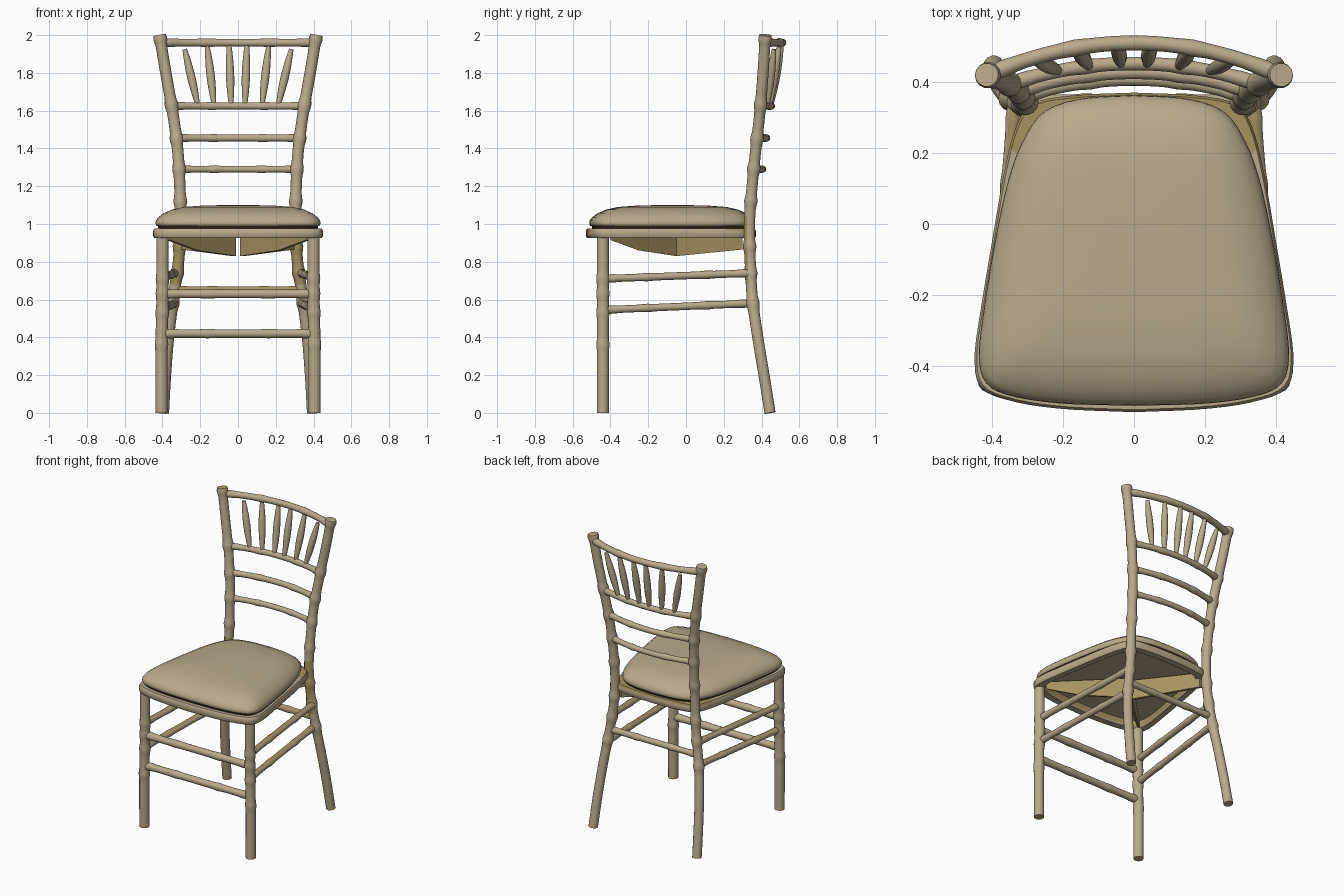
import bpy, bmesh, math
from mathutils import Vector

cube = bpy.data.objects.get("Cube")
if cube:
    bpy.data.objects.remove(cube)


def material(name, rgb):
    m = bpy.data.materials.new(name)
    m.use_nodes = True
    m.diffuse_color = (*rgb, 1)
    m.node_tree.nodes["Principled BSDF"].inputs["Base Color"].default_value = (*rgb, 1)
    return m


BEIGE = material("beige paint", (0.48, 0.40, 0.26))
OCHRE = material("ochre wood", (0.38, 0.29, 0.12))
BROWN = material("dark brown seam", (0.06, 0.03, 0.015))


def finish(name, bm, mat, angle=50, accent=None, rule=None):
    """Make the object; faces meeting the rule get the accent colour."""
    bmesh.ops.recalc_face_normals(bm, faces=bm.faces)
    if rule:
        bm.normal_update()
        for f in bm.faces:
            f.material_index = int(rule(f.normal, f.calc_center_median()))
    mesh = bpy.data.meshes.new(name)
    bm.to_mesh(mesh)
    bm.free()
    mesh.materials.append(mat)
    if accent:
        mesh.materials.append(accent)
    ob = bpy.data.objects.new(name, mesh)
    bpy.context.collection.objects.link(ob)
    bpy.ops.object.select_all(action='DESELECT')
    ob.select_set(True)
    bpy.context.view_layer.objects.active = ob
    bpy.ops.object.shade_smooth_by_angle(angle=math.radians(angle))


def bridge(bm, a, b):
    n = len(a)
    for i in range(n):
        bm.faces.new((a[i], a[(i + 1) % n], b[(i + 1) % n], b[i]))


def spline(pts, t):
    """Smooth curve through the points, t from 0 to 1."""
    n = len(pts) - 1
    i = min(int(t * n), n - 1)
    u = t * n - i
    p1, p2 = pts[i], pts[i + 1]
    p0 = pts[i - 1] if i else 2 * p1 - p2
    p3 = pts[i + 2] if i + 2 <= n else 2 * p2 - p1
    return 0.5 * (2 * p1 + (p2 - p0) * u + (2 * p0 - 5 * p1 + 4 * p2 - p3) * u * u
                  + (3 * p1 - p0 - 3 * p2 + p3) * u ** 3)


def tube(name, pts, radius, steps=24, sides=14, rule=None):
    """Round bar along a path; radius is a function of (t, point)."""
    pts = [Vector(p) for p in pts]
    bm = bmesh.new()
    rings = []
    for k in range(steps + 1):
        t = k / steps
        c = spline(pts, t)
        d = (spline(pts, min(t + .01, 1)) - spline(pts, max(t - .01, 0))).normalized()
        ref = Vector((0, 1, 0)) if abs(d.z) > .7 else Vector((0, 0, 1))
        u = d.cross(ref).normalized()
        v = d.cross(u)
        r = radius(t, c)
        rings.append([bm.verts.new(c + r * (u * math.cos(a) + v * math.sin(a)))
                      for a in (math.tau * s / sides for s in range(sides))])
    for a, b in zip(rings, rings[1:]):
        bridge(bm, a, b)
    bm.faces.new(rings[0])
    bm.faces.new(rings[-1])
    finish(name, bm, BEIGE, 50, OCHRE if rule else None, rule)


def knots(base, heights, bump=.007, width=.022):
    """Bamboo-like swellings at given heights."""
    return lambda t, c: base + bump * sum(math.exp(-((c.z - h) / width) ** 2) for h in heights)


def bar(base):
    """Rail with thicker ends and two soft joints."""
    return lambda t, c: base + .003 * sum(math.exp(-((t - j) / .035) ** 2) for j in (0.06, .3, .7, .94))


def outline(half, count=40):
    """Closed plan outline mirrored from its +x half."""
    pts = [Vector(p) for p in half]
    right = [spline(pts, i / count) for i in range(count + 1)]
    for end in (right[0], right[-1]):
        end.x = 0
    return right + [Vector((-p.x, p.y)) for p in right[-2:0:-1]]


def layers(bm, shape, profile, centre=-.07):
    return [[bm.verts.new((p.x * s, centre + (p.y - centre) * s, z)) for p in shape]
            for s, z in profile]


# Legs and back posts, bare wood where the posts meet the seat
for side, x in (("left", 1), ("right", -1)):
    tube(f"front_leg_{side}", [(x * .405, -.44, 0), (x * .405, -.44, .35), (x * .40, -.44, .62),
                               (x * .40, -.44, .94)], knots(.032, (.36, .53, .63, .71), .004), 60)
    tube(f"back_post_{side}", [(x * .395, .445, 0), (x * .384, .413, .2), (x * .368, .38, .4),
                               (x * .343, .352, .6), (x * .315, .34, .8), (x * .305, .336, 1.0),
                               (x * .308, .35, 1.2), (x * .32, .37, 1.4), (x * .347, .392, 1.6),
                               (x * .382, .408, 1.8), (x * .415, .42, 2.0)],
         knots(.030, (.58, .74, .88, 1.12, 1.29, 1.45, 1.63, 1.98), .007), 100,
         rule=lambda n, c: n.y < -.6 and .68 < c.z < 1.04)
    # Side stretchers with bare wood on top
    for level, z0, z1 in (("upper", .71, .74), ("lower", .545, .58)):
        tube(f"side_stretcher_{level}_{side}", [(x * .40, -.44, z0), (x * .335, .345, z1)],
             bar(.020), 40, rule=lambda n, c: n.z > .85)

# Front and back stretchers
for name, w, y, z, r in (("front_stretcher_upper", .40, -.44, .63, .023),
                         ("front_stretcher_lower", .405, -.44, .42, .023)):
    tube(name, [(-w, y, z), (w, y, z)], bar(r), 40)
tube("back_stretcher", [(-.335, .345, .65), (.335, .345, .65)], bar(.020), 40,
     rule=lambda n, c: n.y < -.3 and n.z > 0)


# Curved rails of the backrest
def bow(w, y, depth, z):
    return [(w * k / 4, y + depth * (1 - (k / 4) ** 2), z) for k in range(-4, 5)]


for name, w, y, depth, z, r in (("crest_rail", .413, .42, .09, 1.96, .021),
                                ("spindle_rail", .35, .395, .057, 1.625, .019),
                                ("middle_rail", .327, .375, .052, 1.455, .019),
                                ("lower_rail", .313, .36, .047, 1.29, .018)):
    tube(name, bow(w, y, depth, z), bar(r), 40)

# Turned spindles fanning out between the rails
for i, (xb, xt, zt) in enumerate(((.037, .047, 1.95), (.127, .163, 1.945), (.213, .282, 1.925))):
    for side, s in (("left", 1), ("right", -1)):
        yb = .452 - .057 * (xb / .35) ** 2
        yt = .508 - .09 * (xt / .413) ** 2
        tube(f"spindle_{i + 1}_{side}", [(s * xb, yb, 1.63), (s * xt, yt, zt)],
             lambda t, c: .012 + .010 * abs(math.sin(math.pi * t)), 16, 10)

# Seat frame: rounded ring, bare inside and along the back top
frame_shape = outline([(0, -.53), (.2, -.521), (.34, -.50), (.43, -.462), (.449, -.375), (.43, -.23),
                       (.40, -.05), (.365, .15), (.33, .28), (.28, .342), (.16, .363), (0, .37)])
bm = bmesh.new()
loops = layers(bm, frame_shape, ((.985, .925), (1, .935), (1, .965), (.985, .976),
                                 (.89, .976), (.875, .965), (.875, .935), (.89, .925)))
for a, b in zip(loops, loops[1:] + loops[:1]):
    bridge(bm, a, b)
finish("seat_frame", bm, BEIGE, 50, OCHRE,
       lambda n, c: (n.z > .3 and c.y > .2) or (abs(n.z) < .5 and n.x * c.x + n.y * (c.y + .07) < 0))

# Domed cushion over a dark seam
cushion_shape = outline([(0, -.512), (.2, -.506), (.34, -.486), (.415, -.45), (.437, -.37), (.42, -.22),
                         (.39, -.04), (.355, .12), (.315, .23), (.255, .315), (.15, .353), (0, .363)])
bm = bmesh.new()
loops = layers(bm, cushion_shape, ((.965, .974), (.97, .988), (.99, .99), (1, 1.003), (.995, 1.018),
                                   (.965, 1.036), (.90, 1.057), (.80, 1.076), (.66, 1.090),
                                   (.45, 1.097), (.2, 1.1)))
for a, b in zip(loops, loops[1:]):
    bridge(bm, a, b)
bm.faces.new(loops[0])
bm.faces.new(loops[-1])
finish("seat_cushion", bm, BEIGE, 70, BROWN, lambda n, c: .975 < c.z < .9895)

# Folded upright braces under the seat
for side, s in (("left", 1), ("right", -1)):
    bm = bmesh.new()
    sections = []
    for x, y, low in ((.36, -.40, .915), (.21, -.25, .86), (.01, -.05, .83), (.28, .30, .865)):
        sections.append([bm.verts.new((s * (x + dx), y, z))
                         for dx, z in ((0, low), (.02, low), (.02, .965), (0, .965))])
    for a, b in zip(sections, sections[1:]):
        bridge(bm, a, b)
    bm.faces.new(sections[0])
    bm.faces.new(sections[-1])
    finish(f"seat_brace_{side}", bm, OCHRE, 30)
